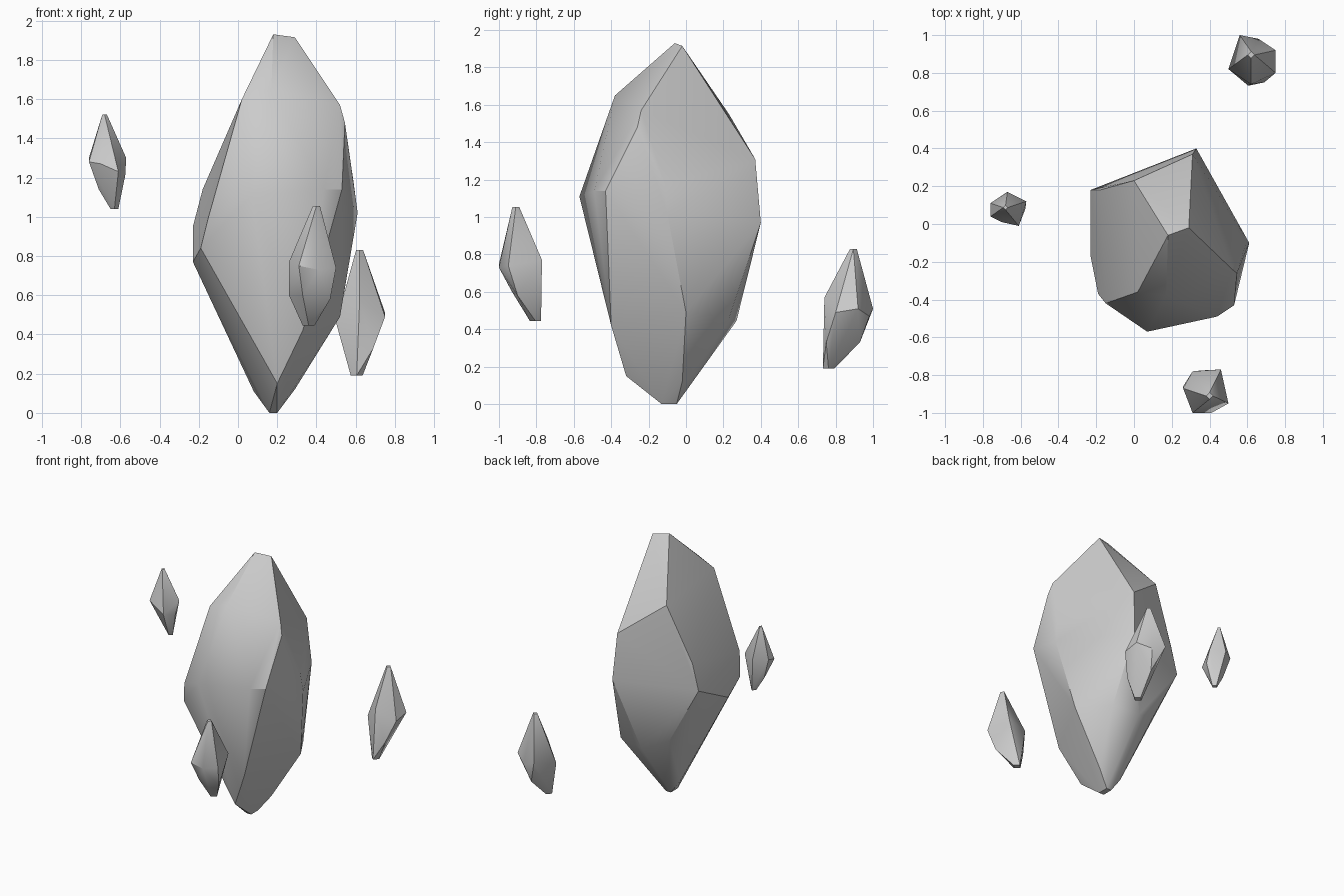
import bpy, bmesh, math


def crystal(name, points, soft=30):
    """Faceted stone: the convex shell around a few corner points."""
    bm = bmesh.new()
    for p in points:
        bm.verts.new(p)
    res = bmesh.ops.convex_hull(bm, input=bm.verts[:])
    loose = [v for v in bm.verts if not v.link_faces]
    bmesh.ops.delete(bm, geom=loose, context='VERTS')
    bmesh.ops.recalc_face_normals(bm, faces=bm.faces[:])
    # merge nearly flat triangles into facets
    bmesh.ops.dissolve_limit(bm, angle_limit=math.radians(2),
                             verts=bm.verts[:], edges=bm.edges[:])
    mesh = bpy.data.meshes.new(name)
    bm.to_mesh(mesh)
    bm.free()
    ob = bpy.data.objects.new(name, mesh)
    bpy.context.collection.objects.link(ob)
    bpy.ops.object.select_all(action='DESELECT')
    bpy.context.view_layer.objects.active = ob
    ob.select_set(True)
    bpy.ops.object.shade_smooth_by_angle(angle=math.radians(soft))
    return ob


def cap(x, y, z, r):
    """Tiny blunt tip: four points around a centre."""
    return [(x + r, y, z), (x - r, y, z), (x, y + r, z), (x, y - r, z)]


# large central crystal
ridge = [(0.18, -0.06, 1.93), (0.29, -0.02, 1.915)]
front = [(0.02, -0.36, 1.60), (0.17, -0.38, 1.65), (0.52, -0.24, 1.57),
         (0.07, -0.57, 1.11), (0.44, -0.49, 1.14), (-0.15, -0.42, 1.00),
         (-0.19, -0.37, 0.84), (0.33, -0.40, 0.42), (0.20, -0.32, 0.15)]
right = [(0.545, -0.26, 1.48), (0.53, -0.43, 1.14), (0.59, -0.11, 1.17),
         (0.61, -0.10, 1.02), (0.52, 0.00, 0.49), (0.38, 0.23, 0.46)]
back = [(0.31, 0.37, 1.31), (0.00, 0.23, 1.55), (0.33, 0.40, 0.97),
        (0.18, 0.27, 0.445), (0.00, 0.20, 0.52)]
left = [(-0.18, 0.18, 1.14), (-0.23, 0.18, 0.95), (-0.23, -0.17, 0.77)]
foot = [(0.08, -0.05, 0.11), (0.29, -0.02, 0.12), (0.16, -0.13, 0.0),
        (0.20, -0.13, 0.0), (0.20, -0.05, 0.0), (0.16, -0.05, 0.0)]
crystal("main_crystal", ridge + front + right + back + left + foot)

# three floating shards: blunt top, uneven girdle, blunt bottom
crystal("left_shard",
        cap(-0.68, 0.087, 1.52, 0.012)
        + [(-0.67, 0.17, 1.30), (-0.57, 0.12, 1.30), (-0.575, 0.08, 1.21),
           (-0.61, -0.01, 1.23), (-0.70, 0.01, 1.27), (-0.76, 0.04, 1.28),
           (-0.76, 0.11, 1.30), (-0.71, 0.09, 1.14)]
        + cap(-0.63, 0.10, 1.04, 0.02), 35)

crystal("front_shard",
        cap(0.40, -0.91, 1.055, 0.018)
        + [(0.26, -0.87, 0.77), (0.26, -0.86, 0.60), (0.31, -0.78, 0.73),
           (0.46, -0.77, 0.77), (0.50, -0.95, 0.74), (0.41, -1.0, 0.73),
           (0.31, -1.0, 0.75), (0.47, -0.90, 0.58), (0.33, -0.93, 0.60)]
        + cap(0.36, -0.805, 0.445, 0.03), 35)

crystal("back_shard",
        cap(0.62, 0.895, 0.83, 0.018)
        + [(0.56, 1.0, 0.51), (0.66, 0.98, 0.47), (0.75, 0.92, 0.51),
           (0.75, 0.80, 0.49), (0.62, 0.74, 0.57), (0.50, 0.82, 0.46),
           (0.69, 0.75, 0.33), (0.63, 0.93, 0.33)]
        + cap(0.605, 0.762, 0.19, 0.03), 35)
